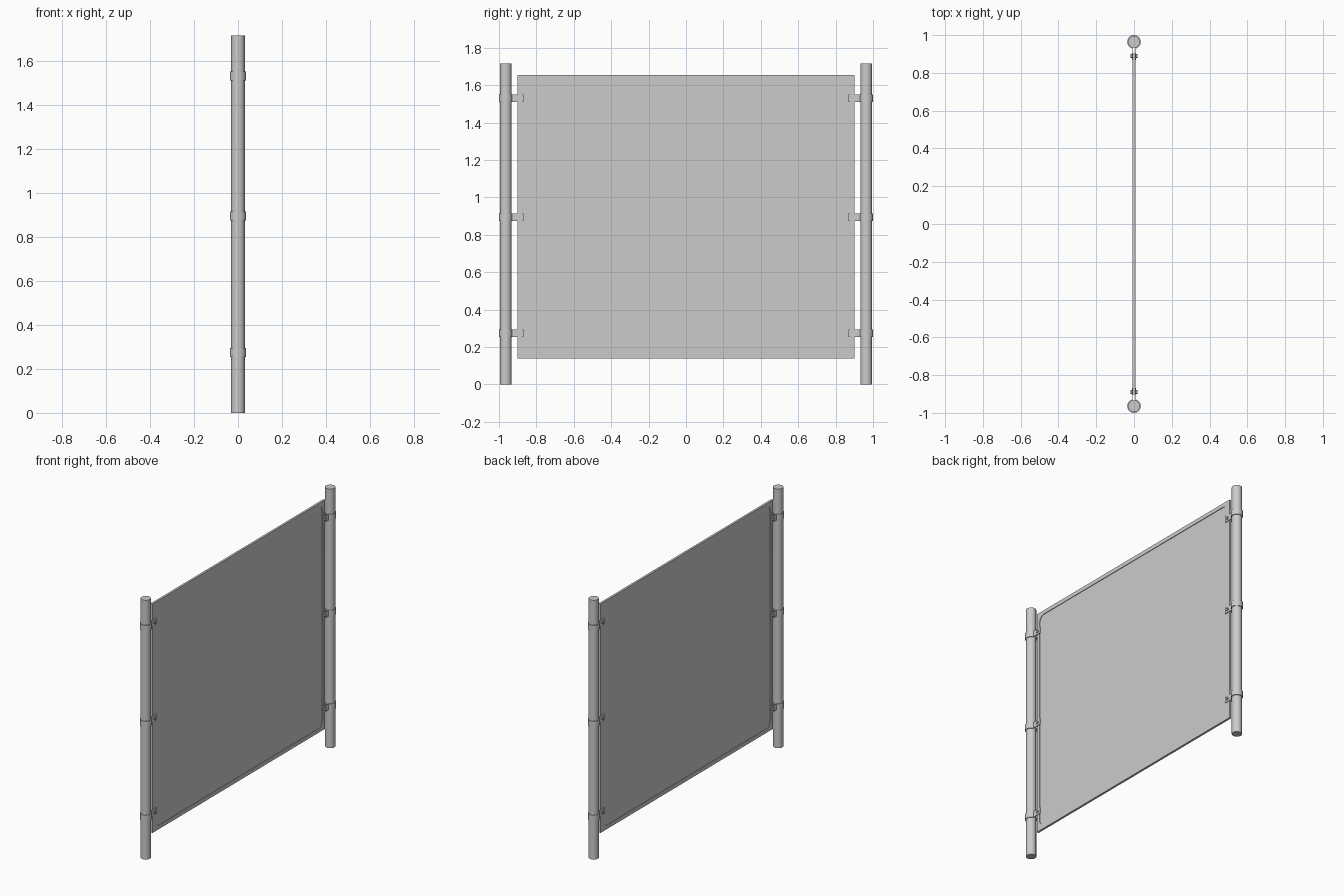
import bpy, bmesh
from math import pi, sin, cos
from mathutils import Matrix

if "Cube" in bpy.data.objects:
    bpy.data.objects.remove(bpy.data.objects["Cube"])

POST_Y, POST_R, POST_H = 0.964, 0.031, 1.715
HALF_W, Z0, Z1 = 0.902, 0.14, 1.655      # frame outline
BORDER, CORNER = 0.026, 0.042            # frame border and inner corner radius
FRAME_T, PANEL_T = 0.007, 0.003          # half thicknesses
CLAMP_Z = (0.275, 0.895, 1.53)


def finish(name, bm):
    bmesh.ops.recalc_face_normals(bm, faces=bm.faces)
    me = bpy.data.meshes.new(name)
    bm.to_mesh(me)
    bm.free()
    ob = bpy.data.objects.new(name, me)
    bpy.context.collection.objects.link(ob)
    bpy.ops.object.select_all(action='DESELECT')
    ob.select_set(True)
    bpy.context.view_layer.objects.active = ob
    bpy.ops.object.shade_smooth_by_angle(angle=0.6)
    return ob


def rounded_rect(w, z0, z1, r, n=8):
    pts = []
    for cy, cz, a0 in ((w-r, z1-r, 0), (r-w, z1-r, pi/2), (r-w, z0+r, pi), (w-r, z0+r, 1.5*pi)):
        pts += [(cy + r*cos(a0 + i*pi/2/n), cz + r*sin(a0 + i*pi/2/n)) for i in range(n+1)]
    return pts


# frame border: outer rectangle, inner rounded opening, same point count
inner = rounded_rect(HALF_W-BORDER, Z0+BORDER, Z1-BORDER, CORNER)
n = len(inner)
corners = ((HALF_W, Z1), (-HALF_W, Z1), (-HALF_W, Z0), (HALF_W, Z0))
bm = bmesh.new()
iv = [bm.verts.new((-FRAME_T, y, z)) for y, z in inner]
ov = [bm.verts.new((-FRAME_T, y, z)) for y, z in corners]
for i in range(n):
    k, j = i // (n//4), (i+1) % n
    k2 = j // (n//4)
    bm.faces.new((iv[i], iv[j], ov[k]) if k == k2 else (iv[i], iv[j], ov[k2], ov[k]))
ext = bmesh.ops.extrude_face_region(bm, geom=bm.faces[:])
bmesh.ops.translate(bm, vec=(2*FRAME_T, 0, 0),
                    verts=[g for g in ext['geom'] if isinstance(g, bmesh.types.BMVert)])
finish("panel_frame", bm)

# recessed infill sheet
bm = bmesh.new()
bmesh.ops.create_cube(bm, size=1, matrix=Matrix.Translation((0, 0, (Z0+Z1)/2)) @ Matrix.Diagonal(
    (2*PANEL_T, 2*HALF_W-BORDER, Z1-Z0-BORDER, 1)))
finish("infill_panel", bm)

for s, side in ((-1, "left"), (1, "right")):
    # post
    bm = bmesh.new()
    bmesh.ops.create_cone(bm, cap_ends=True, segments=40, radius1=POST_R, radius2=POST_R, depth=POST_H,
                          matrix=Matrix.Translation((0, s*POST_Y, POST_H/2)))
    finish("post_" + side, bm)

    for c, z in enumerate(CLAMP_Z):
        # clamp strap: ring round the post ending in two tabs on the frame
        RO, RI, gap, N = 0.036, 0.0305, 0.30, 32
        tabs = [((0.0115, 0.868), (0.007, 0.868)), ((0.0115, 0.919), (0.007, 0.919))]
        ring = []
        for i in range(N+1):
            a = gap + (2*pi - 2*gap)*i/N
            ring.append(((RO*sin(a), POST_Y - RO*cos(a)), (RI*sin(a), POST_Y - RI*cos(a))))
        path = tabs + ring + [tuple((-x, y) for x, y in p) for p in reversed(tabs)]
        bm = bmesh.new()
        rows = [[bm.verts.new((x, s*y, z-0.02)) for x, y in p] for p in path]
        for a, b in zip(rows, rows[1:]):
            bm.faces.new((a[0], b[0], b[1], a[1]))
        ext = bmesh.ops.extrude_face_region(bm, geom=bm.faces[:])
        bmesh.ops.translate(bm, vec=(0, 0, 0.04),
                            verts=[g for g in ext['geom'] if isinstance(g, bmesh.types.BMVert)])
        finish(f"clamp_{side}_{c+1}", bm)

        # bolt through the tabs, hexagonal head and nut
        bm = bmesh.new()
        for x, r, d, seg in ((0.0145, 0.010, 0.006, 6), (-0.0145, 0.010, 0.006, 6), (0, 0.005, 0.034, 16)):
            bmesh.ops.create_cone(bm, cap_ends=True, segments=seg, radius1=r, radius2=r, depth=d,
                                  matrix=Matrix.Translation((x, s*0.89, z)) @ Matrix.Rotation(pi/2, 4, 'Y'))
        finish(f"bolt_{side}_{c+1}", bm)
